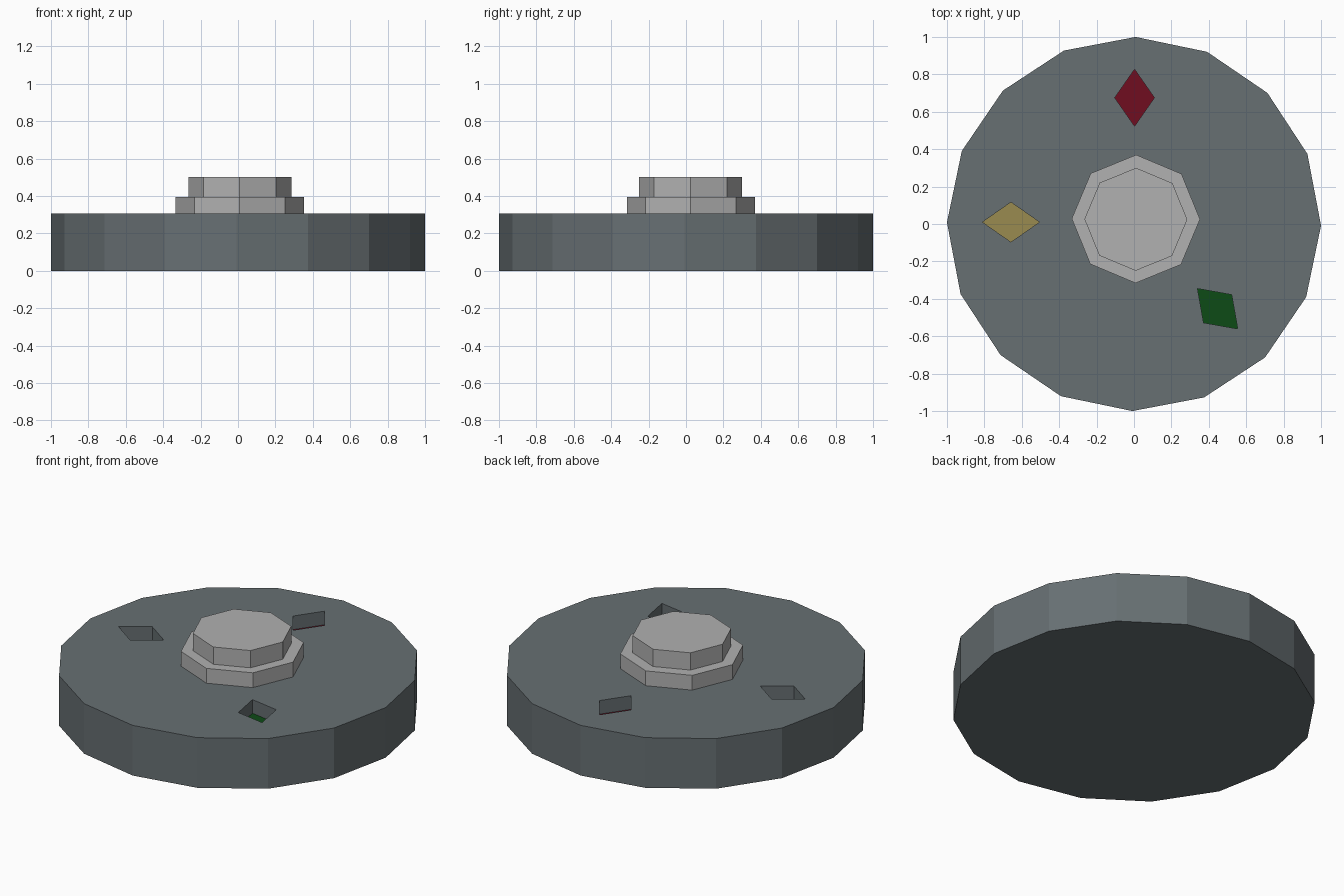
import bpy
from math import cos, sin, radians, pi

if "Cube" in bpy.data.objects:
    bpy.data.objects.remove(bpy.data.objects["Cube"])

def material(name, rgb):
    m = bpy.data.materials.new(name)
    m.diffuse_color = (*rgb, 1)
    m.use_nodes = True
    m.node_tree.nodes["Principled BSDF"].inputs["Base Color"].default_value = m.diffuse_color
    return m

def ring(n, r, cx=0, cy=0, turn=0):
    return [(cx + r * cos(turn + 2 * pi * i / n), cy + r * sin(turn + 2 * pi * i / n)) for i in range(n)]

def make(name, verts, faces, mat=None):
    me = bpy.data.meshes.new(name)
    me.from_pydata(verts, [], faces)
    ob = bpy.data.objects.new(name, me)
    bpy.context.collection.objects.link(ob)
    if mat:
        me.materials.append(mat)
    return ob

def stepped(name, levels, mat=None):
    """Closed solid through (outline, z) levels, bottom to top."""
    n = len(levels[0][0])
    verts = [(x, y, z) for outline, z in levels for x, y in outline]
    faces = [tuple(reversed(range(n))), tuple(range(len(verts) - n, len(verts)))]
    for k in range(0, len(verts) - n, n):
        faces += [(k + i, k + (i + 1) % n, k + n + (i + 1) % n, k + n + i) for i in range(n)]
    return make(name, verts, faces, mat)

# Sixteen-sided base disc
disc = stepped("base_disc", [(ring(16, 1, turn=radians(-0.5)), z) for z in (0, 0.305)],
               material("slate", (0.135, 0.16, 0.17)))

# Two-step octagonal knob
low = ring(8, 0.343, 0.01, 0.027, radians(-0.3))
high = ring(8, 0.275, 0.01, 0.025, radians(-0.3))
stepped("knob", [(low, 0.305), (low, 0.395), (high, 0.395), (high, 0.5)],
        material("light_grey", (0.44, 0.44, 0.44)))

# Diamond recesses with coloured floors
FLOOR = 0.22
for name, cx, cy, deg, rgb in (("red", 0.003, 0.675, 90, (0.16, 0.004, 0.014)),
                               ("yellow", -0.658, 0.01, 180, (0.32, 0.26, 0.08)),
                               ("green", 0.447, -0.453, -45, (0.004, 0.07, 0.008))):
    a = radians(deg)
    pts = [(cx + u * cos(a) - v * sin(a), cy + u * sin(a) + v * cos(a))
           for u, v in ((0.152, 0), (0, 0.106), (-0.152, 0), (0, -0.106))]
    cutter = stepped(name + "_cutter", [(pts, FLOOR), (pts, 0.4)])
    cutter.hide_render = True
    cutter.hide_set(True)
    cut = disc.modifiers.new(name + "_recess", 'BOOLEAN')
    cut.object = cutter
    cut.operation = 'DIFFERENCE'
    cut.solver = 'EXACT'
    make(name + "_marker", [(x, y, FLOOR + 0.002) for x, y in pts], [(0, 1, 2, 3)], material(name, rgb))
